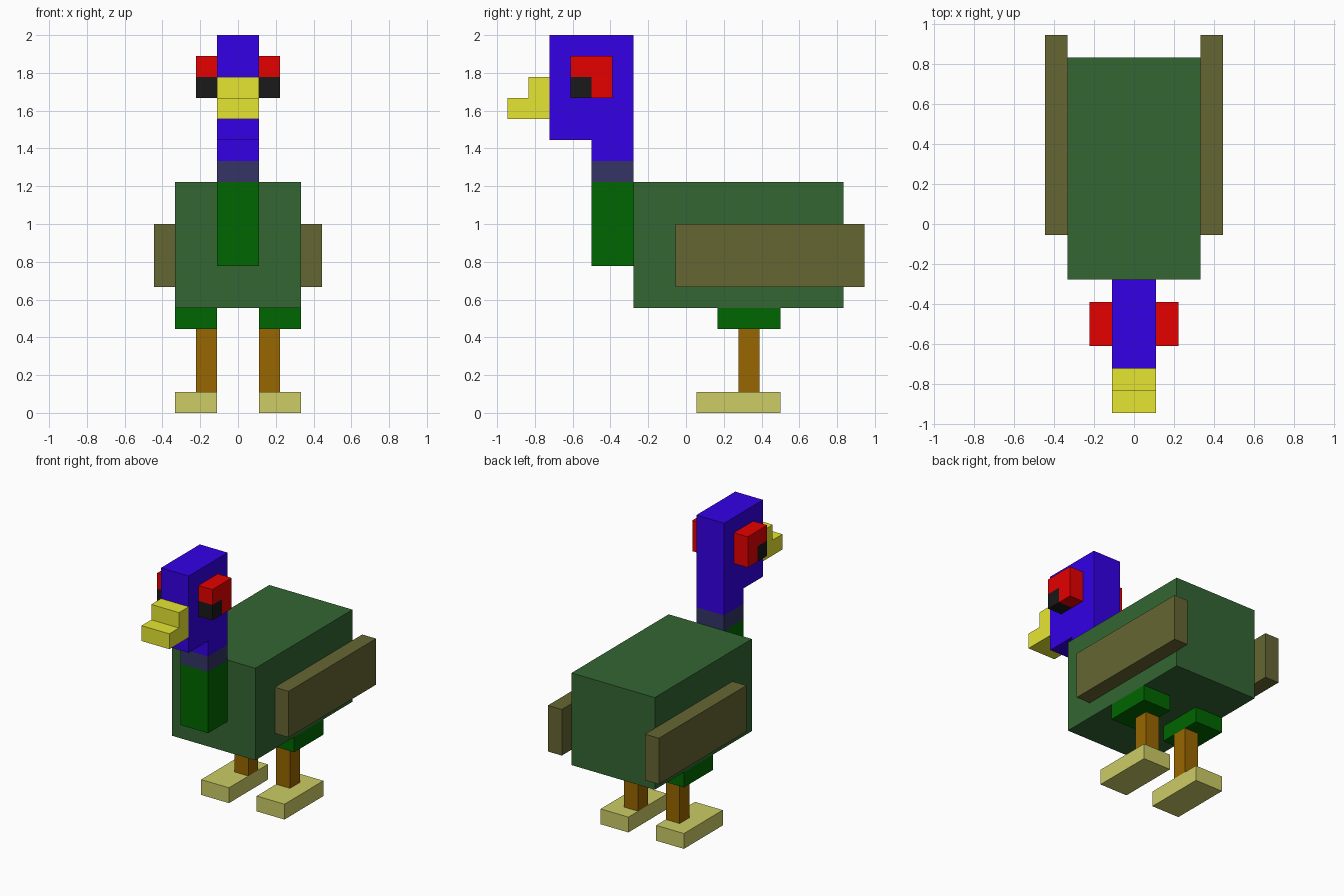
import bpy
import bmesh

if "Cube" in bpy.data.objects:
    bpy.data.objects.remove(bpy.data.objects["Cube"])

U = 1 / 9  # one voxel


def lin(c):
    c /= 255
    return c / 12.92 if c <= 0.04045 else ((c + 0.055) / 1.055) ** 2.4


def material(name, r, g, b):
    m = bpy.data.materials.new(name)
    m.diffuse_color = (lin(r), lin(g), lin(b), 1)
    m.use_nodes = True
    m.node_tree.nodes["Principled BSDF"].inputs["Base Color"].default_value = m.diffuse_color
    return m


BLUE = material("blue", 51, 0, 230)
RED = material("red", 230, 0, 0)
BLACK = material("black", 25, 25, 25)
YELLOW = material("yellow", 230, 230, 51)
SLATE = material("slate purple", 51, 51, 102)
GREEN = material("bright green", 0, 102, 0)
MOSS = material("moss green", 51, 102, 51)
OLIVE = material("olive", 102, 102, 51)
BROWN = material("brown", 153, 102, 0)
SAND = material("sand", 204, 204, 102)


def extrude(name, x0, x1, profile, mat):
    """Extrude a (y, z) side profile from x0 to x1, in voxel units."""
    bm = bmesh.new()
    face = bm.faces.new([bm.verts.new((x0 * U, y * U, z * U)) for y, z in profile])
    new = bmesh.ops.extrude_face_region(bm, geom=[face])["geom"]
    bmesh.ops.translate(bm, vec=((x1 - x0) * U, 0, 0),
                        verts=[v for v in new if isinstance(v, bmesh.types.BMVert)])
    bmesh.ops.recalc_face_normals(bm, faces=bm.faces)
    mesh = bpy.data.meshes.new(name)
    bm.to_mesh(mesh)
    bm.free()
    mesh.materials.append(mat)
    ob = bpy.data.objects.new(name, mesh)
    bpy.context.collection.objects.link(ob)
    return ob


def box(name, x, y, z, mat):
    (y0, y1), (z0, z1) = y, z
    return extrude(name, *x, [(y0, z0), (y1, z0), (y1, z1), (y0, z1)], mat)


def mirror(ob):
    ob.modifiers.new("Mirror", 'MIRROR').use_mirror_merge = False


# Body and neck
box("body", (-3, 3), (-2.5, 7.5), (5, 11), MOSS)
box("lower_neck", (-1, 1), (-4.5, -2.5), (7, 11), GREEN)
box("neck_band", (-1, 1), (-4.5, -2.5), (11, 12), SLATE)

# Head with upper neck, and stepped beak
extrude("head", -1, 1, [(-4.5, 12), (-2.5, 12), (-2.5, 18), (-6.5, 18),
                        (-6.5, 13), (-4.5, 13)], BLUE)
extrude("beak", -1, 1, [(-8.5, 14), (-6.5, 14), (-6.5, 16), (-7.5, 16),
                        (-7.5, 15), (-8.5, 15)], YELLOW)

# Paired parts: eye patches, pupils, wings, legs
mirror(extrude("eye_patches", 1, 2, [(-4.5, 15), (-3.5, 15), (-3.5, 17), (-5.5, 17),
                                     (-5.5, 16), (-4.5, 16)], RED))
mirror(box("pupils", (1, 2), (-5.5, -4.5), (15, 16), BLACK))
mirror(box("wings", (3, 4), (-0.5, 8.5), (6, 9), OLIVE))
mirror(box("thighs", (1, 3), (1.5, 4.5), (4, 5), GREEN))
mirror(box("legs", (1, 2), (2.5, 3.5), (1, 4), BROWN))
mirror(box("feet", (1, 3), (0.5, 4.5), (0, 1), SAND))
